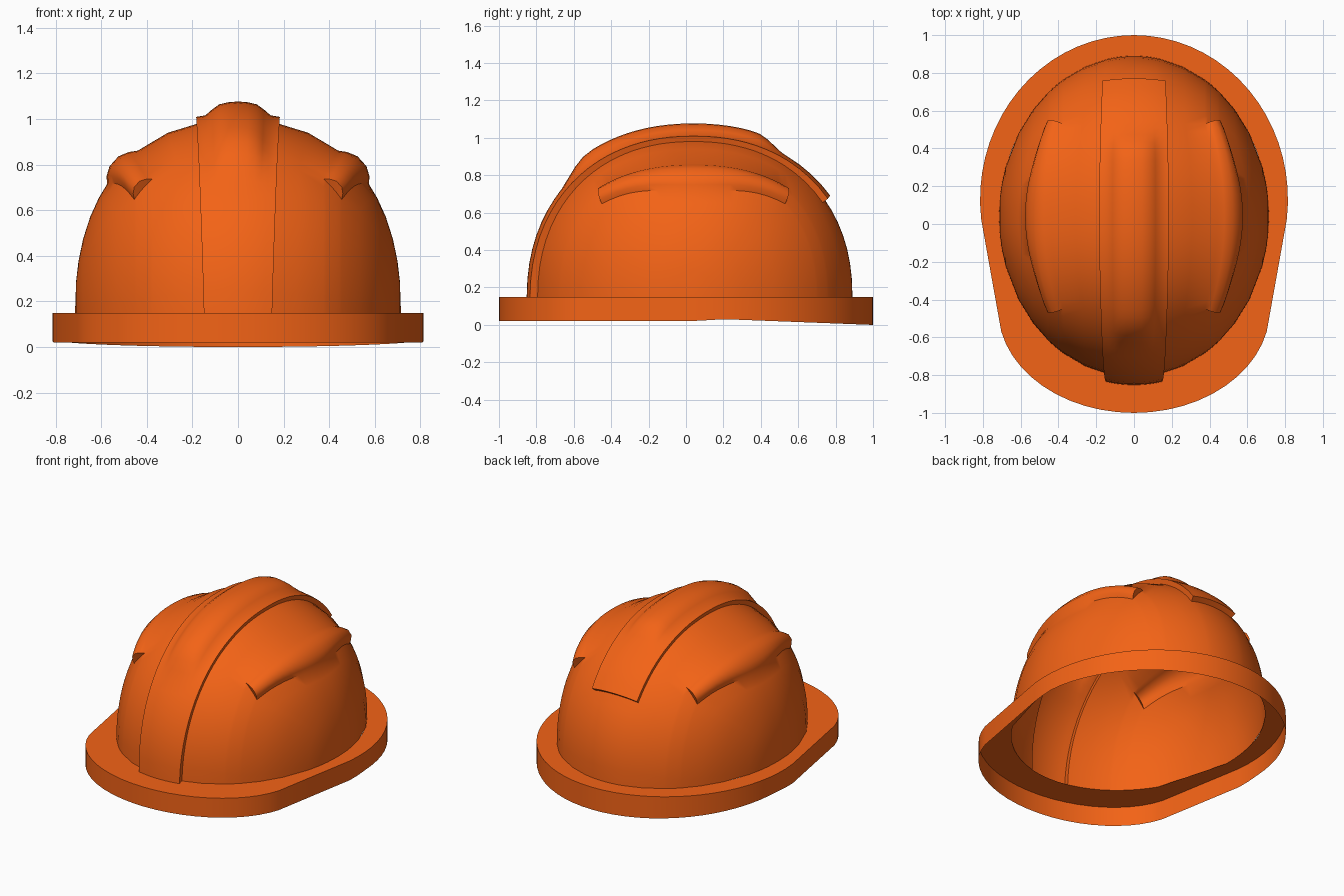
import bpy, bmesh
from math import sin, cos, pi, atan2
from mathutils import Vector

if "Cube" in bpy.data.objects:
    bpy.data.objects.remove(bpy.data.objects["Cube"])

RX, RY, CY, Z0, H = 0.715, 0.85, 0.04, 0.15, 0.845
END = 0.867           # arc angle where the side ribs stop
STRIP_END = 2.611     # arc angle where the centre strip stops at the back

orange = bpy.data.materials.new("orange_plastic")
orange.diffuse_color = (0.9, 0.125, 0.008, 1)
orange.use_nodes = True
orange.node_tree.nodes["Principled BSDF"].inputs["Base Color"].default_value = orange.diffuse_color


def finish(bm, name, angle):
    bmesh.ops.remove_doubles(bm, verts=bm.verts, dist=1e-4)
    bmesh.ops.recalc_face_normals(bm, faces=bm.faces)
    me = bpy.data.meshes.new(name)
    bm.to_mesh(me)
    bm.free()
    me.materials.append(orange)
    ob = bpy.data.objects.new(name, me)
    bpy.context.collection.objects.link(ob)
    bpy.context.view_layer.objects.active = ob
    ob.select_set(True)
    bpy.ops.object.shade_smooth_by_angle(angle=angle)
    ob.select_set(False)


def lerp(a, b, t):
    return a + (b - a) * t


def step(a, b, t):
    t = max(0, min(1, (t - a) / (b - a)))
    return t * t * (3 - 2 * t)


def arc(p, n):
    return max(0, 1 - abs(p) ** n) ** (1 / n)


def dome_point(x, phi, lift):
    """Point on the dome at offset x and front-to-back angle phi, pushed out by lift."""
    b = RY * max(0, 1 - (x / RX) ** 2) ** 0.5
    c = cos(phi)
    q = -abs(c) ** 0.909 * (1 if c > 0 else -1)
    k = 0.728 / (RY * (1 - (min(x, 0.46) / RX) ** 2) ** 0.5)
    q *= 1 + (k - 1) * min(1, (1 - abs(q)) / 0.327)   # keeps rib ends square to y
    y, z = b * q, H * arc(x / RX, 2.3) * arc(q, 2.2)
    n = Vector((x / RX ** 2, y / RY ** 2, z / H ** 2)).normalized()
    return Vector((x, y + CY, z + Z0)) + n * lift


def columns(phi, strip_on, rib_on):
    """(x, lift) pairs from the centre line out to the side."""
    g = max(0, sin((phi - END) / (pi - 2 * END) * pi)) if END < phi < pi - END else 0
    w = 0.14 + 0.035 * sin(phi)
    xi, xo = 0.375 + 0.065 * g, 0.455 + 0.12 * g
    base = lerp(0.042, 0.03, sin(phi)) * strip_on
    crown = step(0.55, 0.85, phi) * (1 - step(1.95, 2.25, phi)) * strip_on
    cols = [(w * f, base + crown * c) for f, c in
            ((0, .052), (.22, .049), (.42, .042), (.6, .022), (.78, 0), (1, 0))]
    cols += [(w, 0), (lerp(w, xi, .5), 0)]
    cols += [(lerp(xi, xo, f), l * rib_on) for f, l in
             ((0, 0), (.18, .02), (.42, .038), (.7, .038), (.88, .022), (1, 0))]
    cols += [(lerp(xo, .68, f), 0) for f in (.35, .7, 1)]
    return cols + [(.70, 0), (.71, 0), (RX, 0)]


# Shell: one grid of front-to-back arcs; doubled rows and columns make the steps
def span(a, b, n):
    return [lerp(a, b, i / n) for i in range(n + 1)]


rows = [(p, 1, 0) for p in span(0, END, 12)]
rows += [(p, 1, 1) for p in span(END, pi - END, 20)]
rows += [(p, 1, 0) for p in span(pi - END, STRIP_END, 4)]
rows += [(p, 0, 0) for p in span(STRIP_END, pi, 7)]
bm = bmesh.new()
grid = []
for row in rows:
    half = [dome_point(x, row[0], l) for x, l in columns(*row)]
    full = [Vector((-p.x, p.y, p.z)) for p in half[:0:-1]] + half
    grid.append([bm.verts.new(p) for p in full])
for r0, r1 in zip(grid, grid[1:]):
    for i in range(len(r0) - 1):
        bm.faces.new((r0[i], r0[i + 1], r1[i + 1], r1[i]))
bmesh.ops.dissolve_degenerate(bm, edges=bm.edges, dist=1e-5)
finish(bm, "helmet_shell", 0.7)

# Brim: flat ledge around the shell with an open skirt hanging from it
outline = [(.815 * cos(a), .13 + .87 * sin(a)) for a in span(-.12, pi + .12, 36)]
outline += [(.72 * cos(a), -.45 + .55 * sin(a)) for a in span(pi + .22, 2 * pi - .22, 22)]


def skirt_z(y):
    if y < 0.22:
        return 0.02 + 0.01 * step(0, 0.22, y)
    return 0.03 * (1 - (y - 0.22) / 0.78)


bm = bmesh.new()
rings = []
for x, y in outline:
    a = atan2((y - CY) / RY, x / RX)
    rings.append([bm.verts.new(p) for p in (
        (.996 * RX * cos(a), CY + .996 * RY * sin(a), Z0), (x, y, Z0), (x, y, skirt_z(y)))])
for i, r in enumerate(rings):
    s = rings[(i + 1) % len(rings)]
    for j in (0, 1):
        bm.faces.new((r[j], s[j], s[j + 1], r[j + 1]))
finish(bm, "brim", 0.6)
